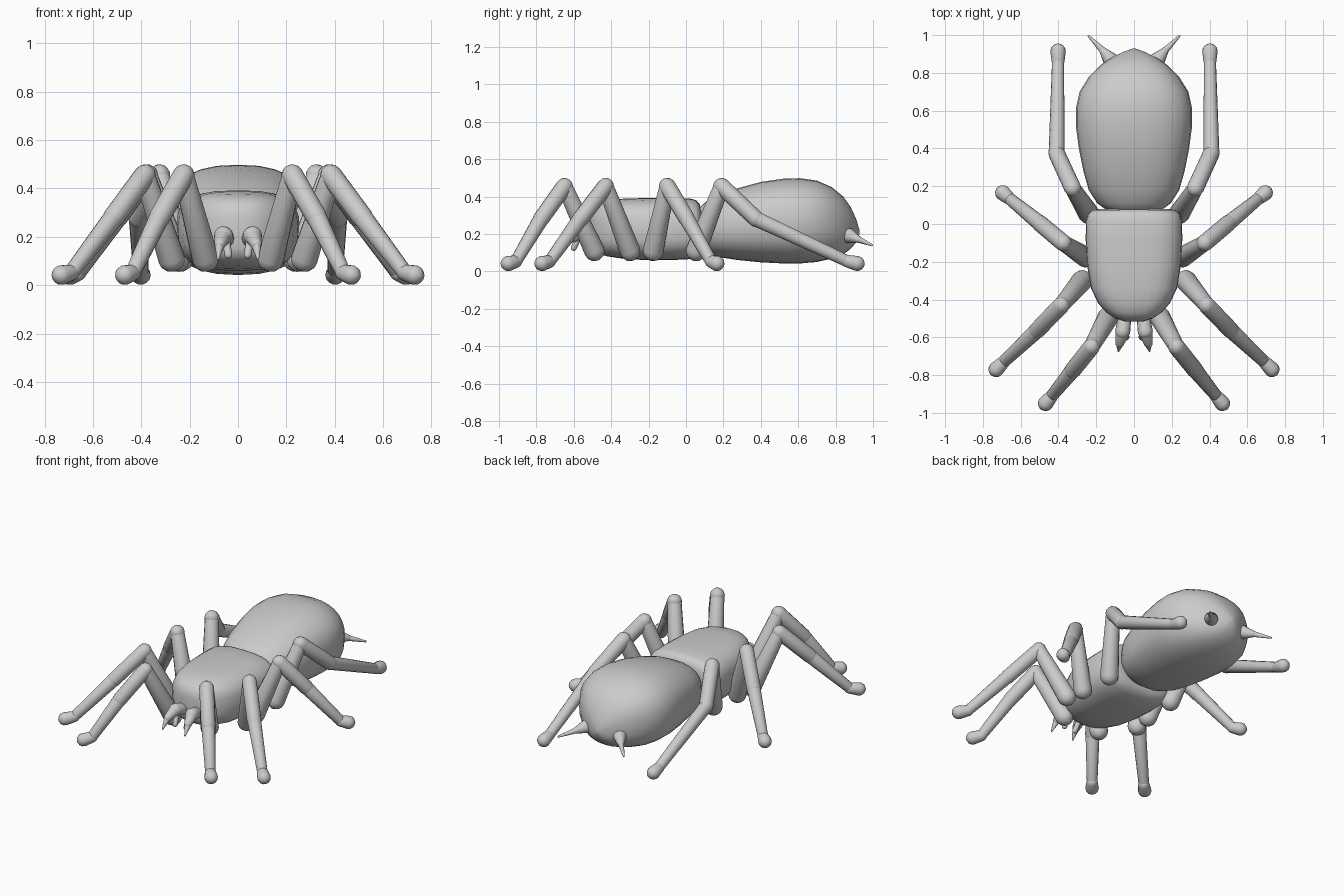
import bpy, bmesh, math
from mathutils import Vector

grey = bpy.data.materials.new("light grey")
grey.diffuse_color = (0.6, 0.6, 0.6, 1)


def finish(name, bm, mirror=False):
    bmesh.ops.recalc_face_normals(bm, faces=bm.faces)
    me = bpy.data.meshes.new(name)
    bm.to_mesh(me)
    bm.free()
    me.materials.append(grey)
    ob = bpy.data.objects.new(name, me)
    bpy.context.collection.objects.link(ob)
    if mirror:
        ob.modifiers.new("mirror", 'MIRROR')
    bpy.ops.object.select_all(action='DESELECT')
    bpy.context.view_layer.objects.active = ob
    ob.select_set(True)
    bpy.ops.object.shade_smooth_by_angle(angle=math.radians(50))
    return ob


def skin(bm, rings):
    """Join rings of points into a closed tube."""
    vr = [[bm.verts.new(p) for p in r] for r in rings]
    n = len(vr[0])
    for a, b in zip(vr, vr[1:]):
        for i in range(n):
            j = (i + 1) % n
            bm.faces.new((a[i], a[j], b[j], b[i]))
    bm.faces.new(vr[0])
    bm.faces.new(vr[-1][::-1])


def body(name, stations, power, sides=28):
    """Loft of superellipses; each station is y, half width, bottom, top."""
    rings = []
    for y, w, lo, hi in stations:
        ring = []
        for i in range(sides):
            t = 2 * math.pi * i / sides
            c, s = math.cos(t), math.sin(t)
            f = 2 / power
            ring.append((w * math.copysign(abs(c) ** f, c), y,
                         (lo + hi) / 2 + (hi - lo) / 2 * math.copysign(abs(s) ** f, s)))
        rings.append(ring)
    bm = bmesh.new()
    skin(bm, rings)
    return finish(name, bm)


def limb(bm, p0, p1, r0, r1, sides=14):
    """Tapered segment with rounded ends."""
    p0, p1 = Vector(p0), Vector(p1)
    d = (p1 - p0).normalized()
    q = d.to_track_quat('Z', 'Y')
    caps = [(p0, r0, a) for a in (-80, -50, -25, 0)] + [(p1, r1, a) for a in (0, 25, 50, 80)]
    rings = []
    for p, r, a in caps:
        c, s = r * math.cos(math.radians(a)), r * math.sin(math.radians(a))
        rings.append([p + d * s + q @ Vector((c * math.cos(2 * math.pi * i / sides),
                                              c * math.sin(2 * math.pi * i / sides), 0))
                      for i in range(sides)])
    skin(bm, rings)


# Head section
body("head_section", [
    (-0.515, 0.05, 0.15, 0.29), (-0.50, 0.10, 0.115, 0.335), (-0.47, 0.145, 0.095, 0.36),
    (-0.42, 0.19, 0.08, 0.378), (-0.34, 0.228, 0.068, 0.388), (-0.22, 0.248, 0.06, 0.392),
    (-0.08, 0.256, 0.06, 0.392), (0.02, 0.254, 0.065, 0.39), (0.055, 0.243, 0.08, 0.38),
    (0.073, 0.22, 0.10, 0.36), (0.08, 0.18, 0.13, 0.33)], 2.9)

# Abdomen
body("abdomen", [
    (0.055, 0.08, 0.16, 0.30), (0.07, 0.14, 0.125, 0.34), (0.11, 0.195, 0.095, 0.375),
    (0.18, 0.24, 0.075, 0.41), (0.28, 0.268, 0.06, 0.445), (0.40, 0.292, 0.048, 0.478),
    (0.52, 0.308, 0.042, 0.495), (0.61, 0.308, 0.042, 0.498), (0.70, 0.288, 0.05, 0.485),
    (0.78, 0.238, 0.068, 0.45), (0.84, 0.178, 0.09, 0.40), (0.88, 0.12, 0.12, 0.345),
    (0.91, 0.06, 0.155, 0.28), (0.928, 0.01, 0.2, 0.22)], 2.4)

# Legs: hip, knee, shin joint, ankle, toe
legs = {
    "front_legs": [(0.135, -0.49, 0.11), (0.225, -0.65, 0.455), (0.325, -0.775, 0.28),
                   (0.435, -0.91, 0.052), (0.468, -0.95, 0.042)],
    "second_legs": [(0.275, -0.30, 0.11), (0.385, -0.43, 0.455), (0.515, -0.565, 0.28),
                    (0.69, -0.73, 0.052), (0.73, -0.77, 0.042)],
    "third_legs": [(0.255, -0.175, 0.11), (0.375, -0.10, 0.455), (0.50, 0.005, 0.28),
                   (0.66, 0.135, 0.052), (0.695, 0.165, 0.042)],
    "back_legs": [(0.24, 0.055, 0.11), (0.325, 0.19, 0.455), (0.41, 0.375, 0.28),
                  (0.402, 0.86, 0.055), (0.402, 0.915, 0.042)],
}
for name, (hip, knee, joint, ankle, toe) in legs.items():
    bm = bmesh.new()
    limb(bm, hip, knee, 0.056, 0.042)
    limb(bm, knee, joint, 0.045, 0.044)
    limb(bm, joint, ankle, 0.042, 0.032)
    limb(bm, ankle, toe, 0.034, 0.041)
    finish(name, bm, True)

# Fangs, curving forward and down, with a small inner feeler
bm = bmesh.new()
limb(bm, (0.05, -0.50, 0.19), (0.06, -0.57, 0.205), 0.035, 0.04)
limb(bm, (0.06, -0.57, 0.205), (0.075, -0.63, 0.17), 0.038, 0.024)
limb(bm, (0.075, -0.63, 0.17), (0.082, -0.672, 0.11), 0.022, 0.005)
limb(bm, (0.05, -0.57, 0.19), (0.04, -0.60, 0.125), 0.016, 0.016)
finish("fangs", bm, True)

# Spinnerets at the tail
bm = bmesh.new()
limb(bm, (0.125, 0.87, 0.19), (0.165, 0.918, 0.172), 0.042, 0.02)
limb(bm, (0.165, 0.918, 0.172), (0.24, 0.995, 0.14), 0.018, 0.006)
finish("spinnerets", bm, True)
